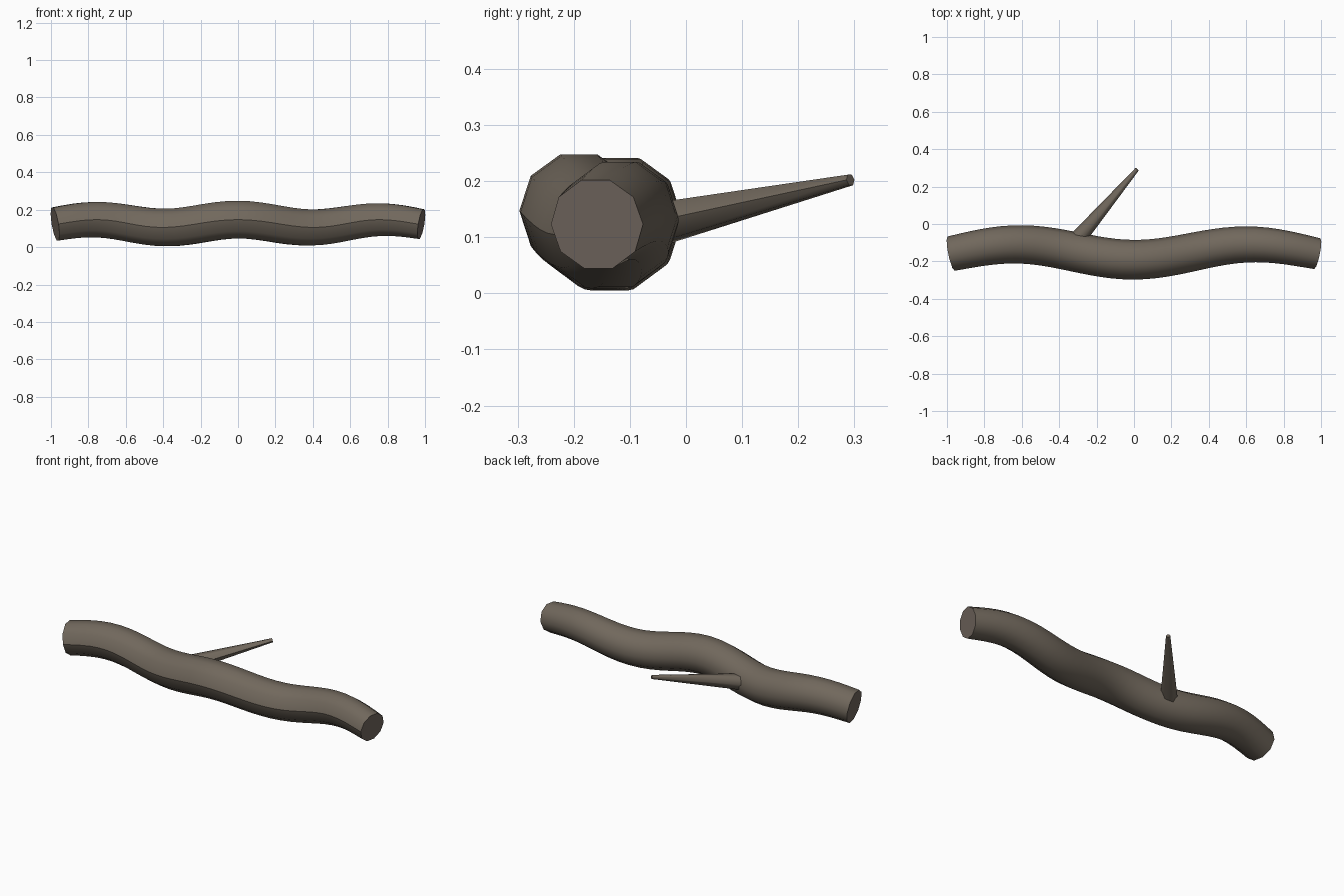
import bpy, bmesh, math
from mathutils import Vector

if "Cube" in bpy.data.objects:
    bpy.data.objects.remove(bpy.data.objects["Cube"])


def material(name, rgb):
    m = bpy.data.materials.new(name)
    m.diffuse_color = (*rgb, 1)
    m.use_nodes = True
    m.node_tree.nodes["Principled BSDF"].inputs["Base Color"].default_value = m.diffuse_color
    return m


bark = material("bark brown", (0.165, 0.138, 0.108))
cut = material("cut wood", (0.165, 0.133, 0.113))


def tube(name, path, radii, sides, mats):
    """Capped tube along a path, smooth round the side with one hard seam."""
    bm = bmesh.new()
    rings = []
    for i, p in enumerate(path):
        t = (path[min(i + 1, len(path) - 1)] - path[max(i - 1, 0)]).normalized()
        right = t.cross(Vector((0, 0, 1))).normalized()
        up = right.cross(t)
        rings.append([bm.verts.new(p + radii[i] * (right * math.cos(a) + up * math.sin(a)))
                      for a in (2 * math.pi * k / sides for k in range(sides))])
    for a, b in zip(rings, rings[1:]):
        for k in range(sides):
            n = (k + 1) % sides
            bm.faces.new((a[k], a[n], b[n], b[k])).smooth = True
        bm.edges.get((a[0], b[0])).smooth = False
    for ring in (rings[0], rings[-1]):
        cap = bm.faces.new(ring)
        cap.material_index = len(mats) - 1
        for e in cap.edges:
            e.smooth = False
    bmesh.ops.recalc_face_normals(bm, faces=bm.faces)
    me = bpy.data.meshes.new(name)
    bm.to_mesh(me)
    bm.free()
    for m in mats:
        me.materials.append(m)
    ob = bpy.data.objects.new(name, me)
    bpy.context.collection.objects.link(ob)
    return ob


# Wavy log, thickest in the middle
xs = [-0.978 + 1.958 * i / 36 for i in range(37)]
path = [Vector((x, -0.15 - 0.041 * math.cos(2 * math.pi * x / 1.25),
                0.126 + 0.021 * math.cos(2 * math.pi * x / 0.77))) for x in xs]
radii = [0.106 - 0.005 * x - 0.018 * x * x for x in xs]
tube("log", path, radii, 10, [bark, cut])

# Tapered side branch
base, tip = Vector((-0.297, -0.075, 0.118)), Vector((0.017, 0.293, 0.202))
tube("branch", [base, tip], [0.044, 0.011], 6, [bark])
